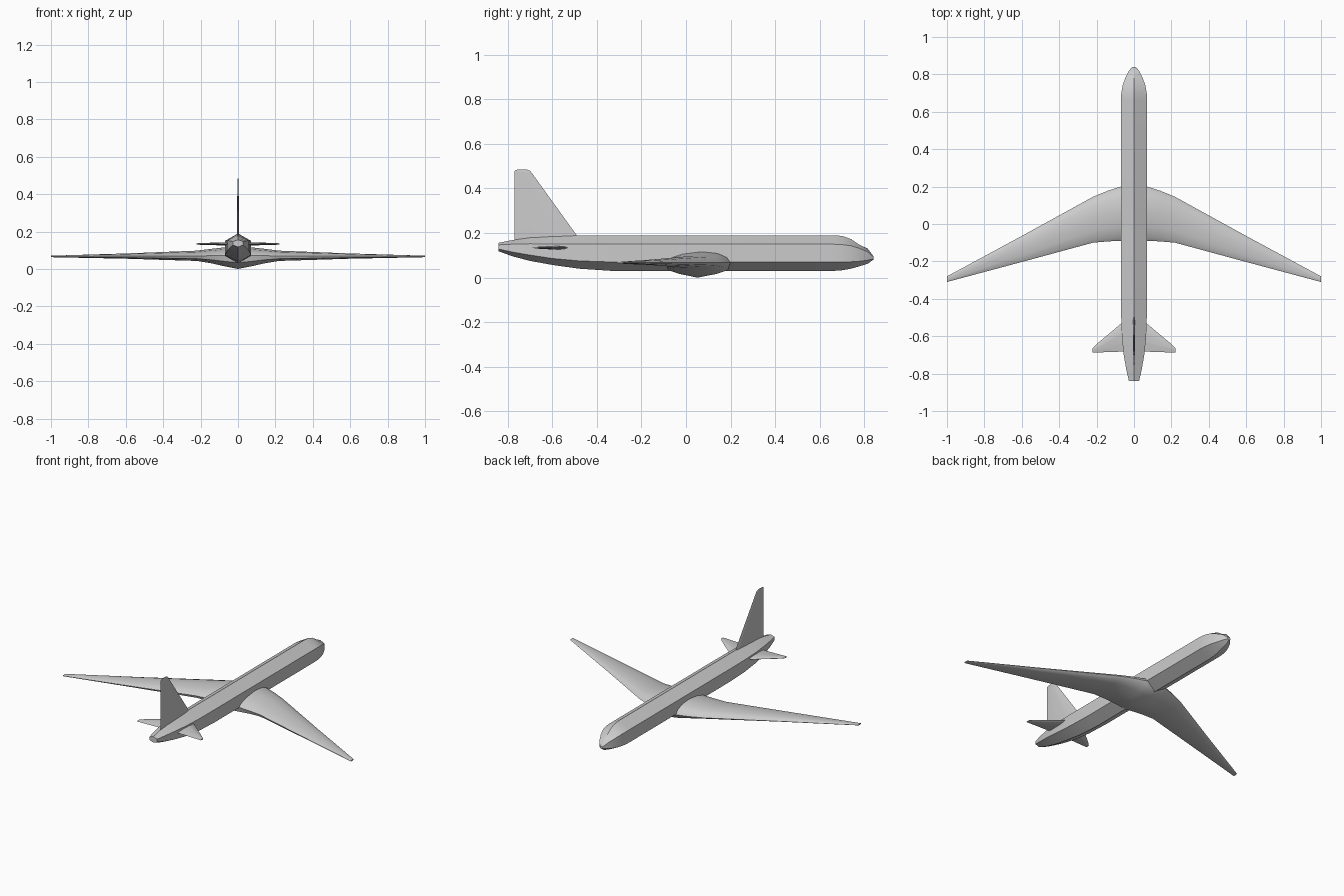
import bpy, bmesh
from mathutils import Vector


def loft(name, rings, angle=35):
    """Skin a list of equally sized closed rings and cap both ends."""
    bm = bmesh.new()
    vs = [[bm.verts.new(Vector(p)) for p in r] for r in rings]
    n = len(rings[0])
    for a, b in zip(vs, vs[1:]):
        for i in range(n):
            j = (i + 1) % n
            bm.faces.new((a[i], a[j], b[j], b[i]))
    bm.faces.new(vs[0])
    bm.faces.new(vs[-1])
    bmesh.ops.recalc_face_normals(bm, faces=bm.faces)
    me = bpy.data.meshes.new(name)
    bm.to_mesh(me)
    bm.free()
    ob = bpy.data.objects.new(name, me)
    bpy.context.collection.objects.link(ob)
    bpy.ops.object.select_all(action='DESELECT')
    ob.select_set(True)
    bpy.context.view_layer.objects.active = ob
    bpy.ops.object.shade_smooth_by_angle(angle=angle * 3.14159 / 180)
    return ob


def mirrored(stations):
    """Add the left half to stations whose first value is x, starting at x=0."""
    return [(-s[0],) + s[1:] for s in reversed(stations[1:])] + stations


# fuselage: six-sided rings (y, half width, top, shoulder, lower edge, bottom)
body = [
    (-0.84, 0.027, 0.156, 0.147, 0.128, 0.118),
    (-0.78, 0.041, 0.168, 0.150, 0.115, 0.096),
    (-0.70, 0.055, 0.181, 0.152, 0.101, 0.075),
    (-0.60, 0.065, 0.188, 0.151, 0.086, 0.057),
    (-0.48, 0.069, 0.190, 0.150, 0.075, 0.040),
    (-0.33, 0.070, 0.190, 0.150, 0.070, 0.030),
    (0.66, 0.070, 0.190, 0.150, 0.070, 0.030),
    (0.70, 0.068, 0.187, 0.148, 0.070, 0.033),
    (0.74, 0.061, 0.173, 0.143, 0.071, 0.040),
    (0.775, 0.049, 0.149, 0.132, 0.073, 0.050),
    (0.815, 0.030, 0.130, 0.116, 0.078, 0.062),
    (0.84, 0.010, 0.097, 0.094, 0.084, 0.080),
]
loft("fuselage", [[(0, y, t), (w, y, s), (w, y, l), (0, y, b), (-w, y, l), (-w, y, s)]
                  for y, w, t, s, l, b in body])

# main wing: (x, trailing y, leading y, mid z, upper height, lower depth)
upper = [(0, 0.1), (0.06, 0.4), (0.25, 0.78), (0.55, 1), (0.8, 0.85), (0.94, 0.48), (1, 0)]
lower = [(0.93, 0.5), (0.75, 0.76), (0.47, 1), (0.2, 0.75), (0.03, 0.5)]
wing = mirrored([
    (0.0, -0.09, 0.21, 0.067, 0.052, 0.067),
    (0.07, -0.09, 0.20, 0.067, 0.049, 0.053),
    (0.14, -0.093, 0.178, 0.067, 0.041, 0.037),
    (0.22, -0.10, 0.145, 0.067, 0.031, 0.024),
    (0.60, -0.203, -0.064, 0.067, 0.016, 0.012),
    (1.0, -0.31, -0.28, 0.067, 0.004, 0.004),
])
loft("main_wing", [[(x, a + (b - a) * u, z + h * up) for u, h in upper] +
                   [(x, a + (b - a) * u, z - h * dn) for u, h in lower]
                   for x, a, b, z, up, dn in wing], 40)

# thin lens section shared by the tail surfaces
lens = [(0, 0), (0.3, 0.7), (0.65, 1), (0.92, 0.6), (1, 0),
        (0.92, -0.6), (0.65, -1), (0.3, -0.7)]

# tailplane: (x, trailing y, leading y, half thickness)
tail = mirrored([(0.0, -0.68, -0.475, 0.010), (0.20, -0.687, -0.642, 0.005),
                 (0.222, -0.688, -0.664, 0.003)])
loft("tailplane", [[(x, a + (b - a) * u, 0.134 + t * h) for u, h in lens]
                   for x, a, b, t in tail], 40)

# vertical fin: (z, trailing y, leading y, half thickness)
fin = [(0.155, -0.77, -0.465, 0.007), (0.470, -0.77, -0.692, 0.003),
       (0.480, -0.768, -0.701, 0.0025), (0.485, -0.755, -0.715, 0.0015)]
loft("tail_fin", [[(t * h, a + (b - a) * u, z) for u, h in lens]
                  for z, a, b, t in fin], 40)
